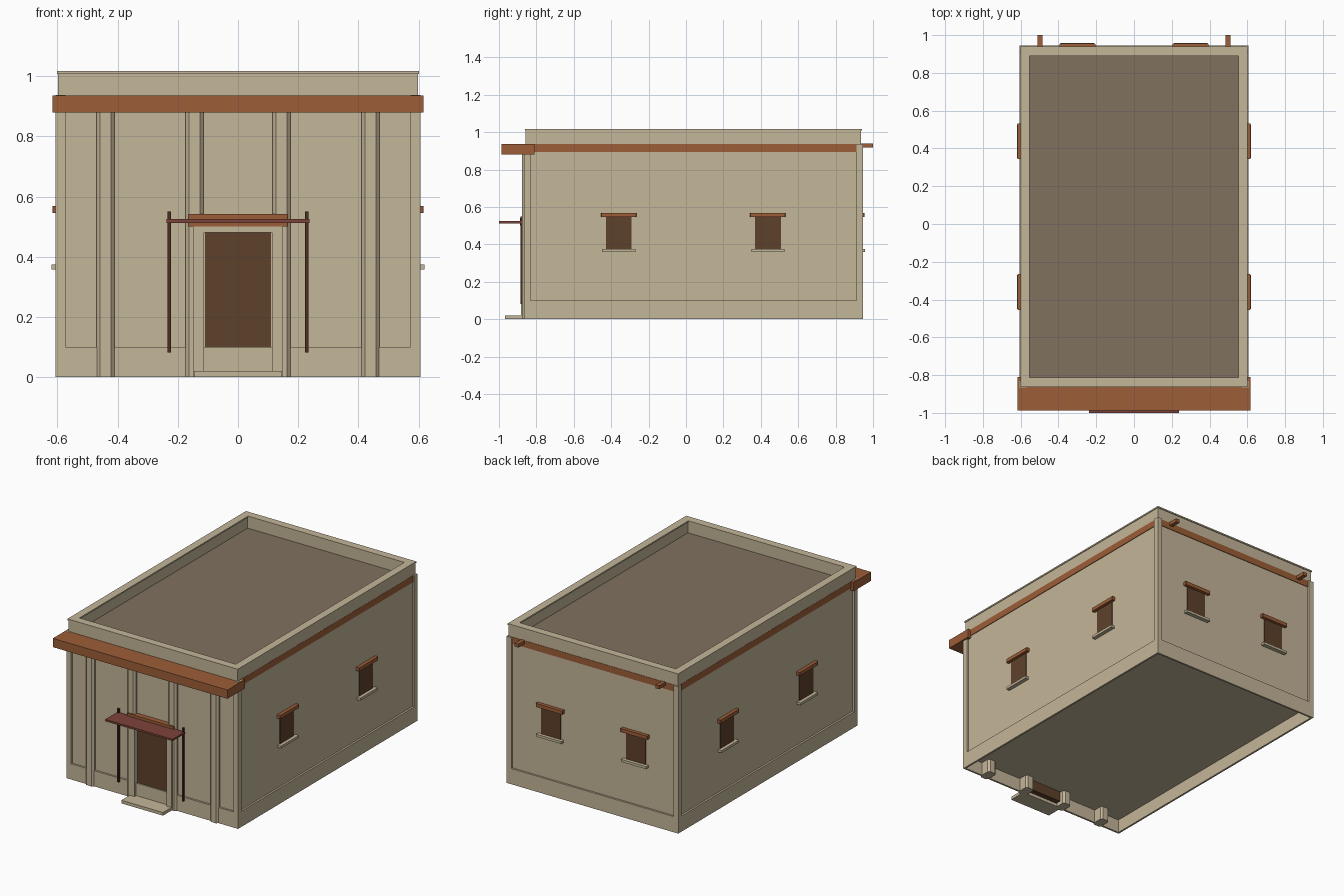
import bpy
import bmesh
from mathutils import Vector

cube = bpy.data.objects.get("Cube")
if cube:
    bpy.data.objects.remove(cube, do_unlink=True)


def material(name, rgb):
    m = bpy.data.materials.new(name)
    m.use_nodes = True
    m.diffuse_color = (*rgb, 1)
    m.node_tree.nodes["Principled BSDF"].inputs["Base Color"].default_value = (*rgb, 1)
    return m


PLASTER = material("sand plaster", (0.55, 0.465, 0.315))
ROOF = material("roof brown", (0.214, 0.165, 0.112))
TIMBER = material("orange timber", (0.335, 0.112, 0.038))
DARK = material("dark wood", (0.112, 0.053, 0.024))
AWNING = material("red brown awning", (0.205, 0.057, 0.041))
POST = material("post wood", (0.068, 0.027, 0.013))


def build(name, mat, boxes, chamfer=0):
    """One object from boxes given as (x0, x1, y0, y1, z0, z1)."""
    bm = bmesh.new()
    for x0, x1, y0, y1, z0, z1 in boxes:
        verts = bmesh.ops.create_cube(bm, size=1)["verts"]
        for v in verts:
            v.co = Vector((x1 if v.co.x > 0 else x0,
                           y1 if v.co.y > 0 else y0,
                           z1 if v.co.z > 0 else z0))
    if chamfer:
        upright = [e for e in bm.edges
                   if (e.verts[0].co - e.verts[1].co).to_2d().length < 1e-5]
        bmesh.ops.bevel(bm, geom=upright, offset=chamfer, segments=1, affect='EDGES')
    me = bpy.data.meshes.new(name)
    bm.to_mesh(me)
    bm.free()
    me.materials.append(mat)
    ob = bpy.data.objects.new(name, me)
    bpy.context.scene.collection.objects.link(ob)
    return ob


def ring(x, y0, y1, t, z0, z1):
    """Four walls of thickness t around a rectangle."""
    return [(-x, x, y0, y0 + t, z0, z1), (-x, x, y1 - t, y1, z0, z1),
            (-x, -x + t, y0 + t, y1 - t, z0, z1), (x - t, x, y0 + t, y1 - t, z0, z1)]


X, FRONT, BACK = 0.607, -0.866, 0.945     # outer wall planes
D = 0.012                                 # panel recess depth
W = 0.034                                 # corner strip width
TOP = 0.937

# Main block: recessed wall panels, with a flat roof on top
block = build("wall_block", PLASTER, [(-X + D, X - D, FRONT + D, BACK - D, 0.085, TOP)])
block.data.materials.append(ROOF)
for p in block.data.polygons:
    if p.normal.z > 0.9:
        p.material_index = 1

# Raised plinth and corner strips framing the panels
build("plinth", PLASTER, ring(X, FRONT, BACK, D, 0, 0.1))
corners = []
for xa, xb in ((-X, -X + W), (X - W, X)):
    for ya, yb in ((FRONT, FRONT + W), (BACK - W, BACK)):
        corners.append((xa, xb, ya, yb, 0.1, TOP))
build("corner_strips", PLASTER, corners)

# Parapet and its thin cap
build("parapet", PLASTER, ring(0.598, -0.857, 0.935, 0.04, TOP - 0.005, 1.01))
build("parapet_cap", PLASTER, ring(0.602, -0.862, 0.94, 0.05, 1.008, 1.017))

# Timber band on sides and back, front cornice, rear roof beams
build("timber_band", TIMBER, [
    (-X + D - 0.004, -X + D, FRONT + W, BACK - W, 0.895, TOP),
    (X - D, X - D + 0.004, FRONT + W, BACK - W, 0.895, TOP),
    (-X + W, X - W, BACK - D, BACK - D + 0.004, 0.895, TOP)])
build("front_cornice", TIMBER, [(-0.617, 0.617, -0.987, -0.81, 0.88, 0.936)])
build("rear_beams", TIMBER,
      [(s - 0.013, s + 0.013, 0.9, 1.0, 0.917, 0.939) for s in (-0.497, 0.497)])

# Chamfered pilasters on the front
build("pilasters", PLASTER,
      [(c - 0.03, c + 0.03, -0.877, -0.79, 0, TOP - 0.01) for c in (-0.44, -0.145, 0.145, 0.44)],
      chamfer=0.012)

# Doorway
build("door", DARK, [(-0.11, 0.11, FRONT + 0.008, -0.82, 0.02, 0.48)])
build("door_frame", PLASTER, [(-0.15, -0.113, -0.883, FRONT + D, 0, 0.5),
                              (0.113, 0.15, -0.883, FRONT + D, 0, 0.5),
                              (-0.113, 0.113, -0.883, FRONT + D, 0.48, 0.5)])
build("door_lintel", TIMBER, [(-0.165, 0.165, -0.887, -0.84, 0.5, 0.542)])
build("door_step", PLASTER, [(-0.147, 0.147, -0.967, -0.86, 0, 0.02)])

# Awning and its wall posts
build("awning", AWNING, [(-0.238, 0.238, -1.0, -0.876, 0.513, 0.525)])
build("awning_posts", POST,
      [(s - 0.006, s + 0.006, -0.886, -0.874, 0.082, 0.55) for s in (-0.229, 0.229)])


def window_parts(half_width, z0, z1, proud):
    """Matching boxes at each window on both sides and on the back."""
    out = []
    for c in (-0.36, 0.438):
        for s in (-1, 1):
            a, b = sorted((s * (X - 0.03), s * (X + proud)))
            out.append((a, b, c - half_width, c + half_width, z0, z1))
    for c in (-0.3, 0.3):
        out.append((c - half_width, c + half_width, BACK - 0.03, BACK + proud, z0, z1))
    return out


# Windows with lintels and sills
build("window_panes", DARK, window_parts(0.069, 0.368, 0.55, 0.004 - D))
build("window_lintels", TIMBER, window_parts(0.095, 0.546, 0.569, 0.01), chamfer=0.003)
build("window_sills", PLASTER, window_parts(0.089, 0.358, 0.374, 0.013))
